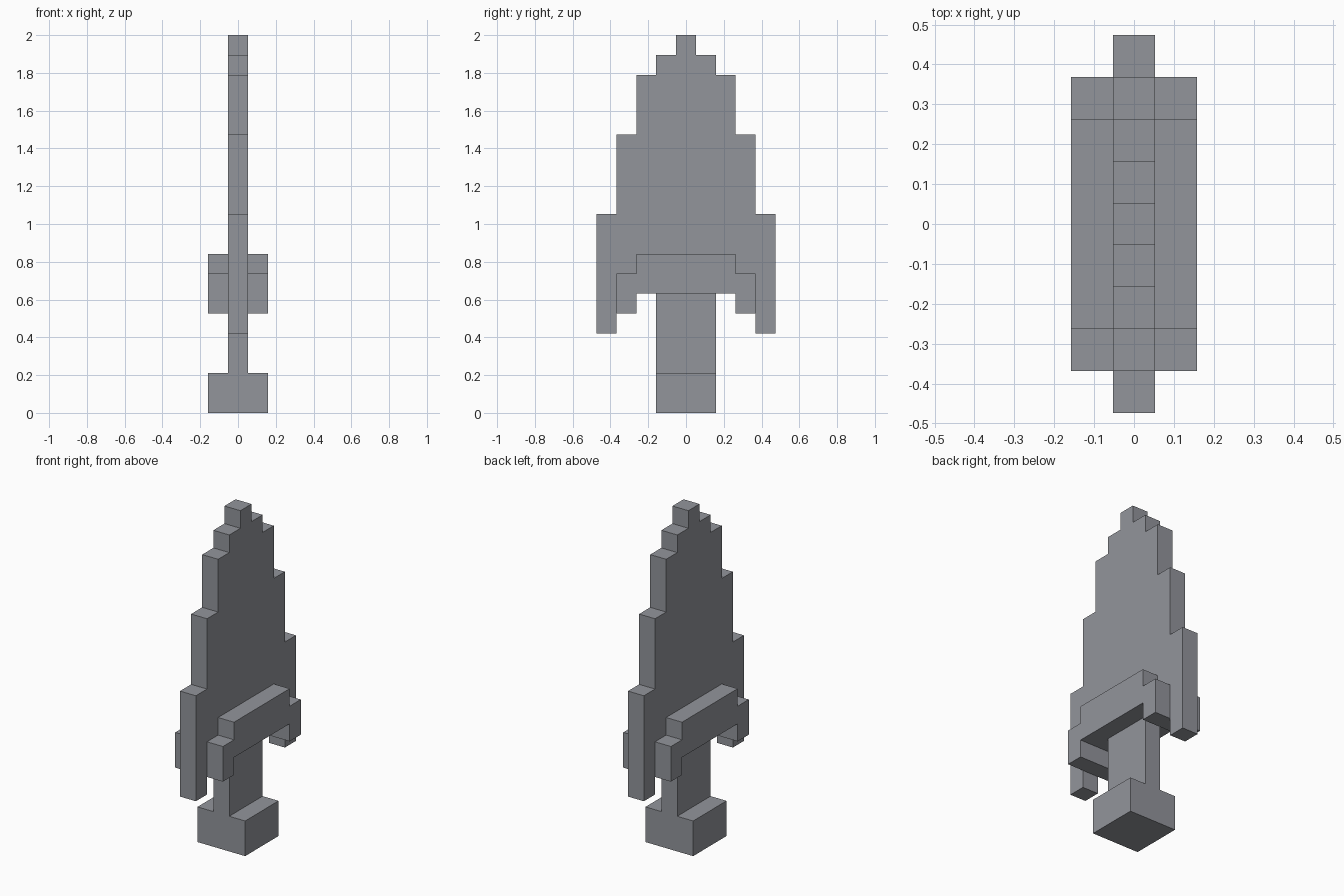
import bpy
import bmesh

cube = bpy.data.objects.get("Cube")
if cube:
    bpy.data.objects.remove(cube, do_unlink=True)

U = 2 / 19  # one block; the model is 19 blocks tall

grey = bpy.data.materials.new("stone grey")
grey.use_nodes = True
colour = (0.29, 0.30, 0.33, 1)
grey.diffuse_color = colour
grey.node_tree.nodes["Principled BSDF"].inputs["Base Color"].default_value = colour


def slab(name, half_profile, half_width):
    """Mirror a (y, z) half profile in y and extrude it along x, in blocks."""
    outline = half_profile + [(-y, z) for y, z in reversed(half_profile)]
    bm = bmesh.new()
    face = bm.faces.new([bm.verts.new((-half_width * U, y * U, z * U))
                         for y, z in outline])
    side = bmesh.ops.extrude_face_region(bm, geom=[face])
    verts = [v for v in side["geom"] if isinstance(v, bmesh.types.BMVert)]
    bmesh.ops.translate(bm, verts=verts, vec=(2 * half_width * U, 0, 0))
    bmesh.ops.recalc_face_normals(bm, faces=bm.faces)
    mesh = bpy.data.meshes.new(name)
    bm.to_mesh(mesh)
    bm.free()
    mesh.materials.append(grey)
    obj = bpy.data.objects.new(name, mesh)
    bpy.context.collection.objects.link(obj)
    return obj


# Stepped blade with two barbs hanging beside the guard
steps = [(4.5, 10), (3.5, 14), (2.5, 17), (1.5, 18), (0.5, 19)]
blade = [(2.5, 7), (2.5, 6), (3.5, 6), (3.5, 4)]
below = 4
for y, top in steps:
    blade += [(y, below), (y, top)]
    below = top
slab("blade", blade, 0.5)

# Cross guard with drooping ends
slab("guard", [(2.5, 6), (2.5, 5), (3.5, 5), (3.5, 7), (2.5, 7), (2.5, 8)], 1.5)

# Grip and pommel
slab("grip", [(1.5, 2), (1.5, 6)], 0.5)
slab("pommel", [(1.5, 0), (1.5, 2)], 1.5)
